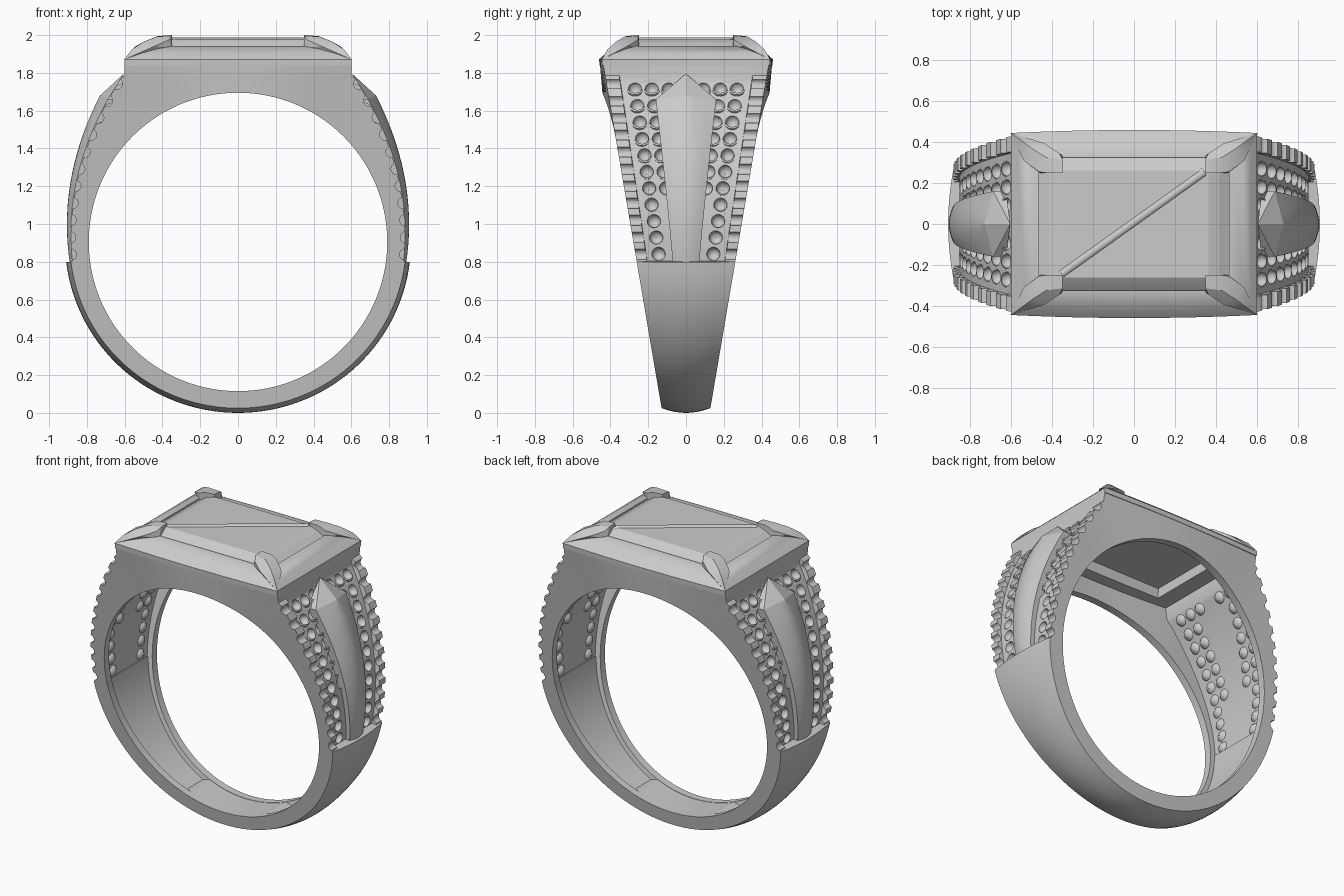
import bpy, bmesh, math
from mathutils import Vector, Matrix

if "Cube" in bpy.data.objects:
    bpy.data.objects.remove(bpy.data.objects["Cube"])

metal = bpy.data.materials.new("grey_metal")
metal.diffuse_color = (0.6, 0.6, 0.6, 1)
metal.use_nodes = True
metal.node_tree.nodes["Principled BSDF"].inputs["Base Color"].default_value = metal.diffuse_color
CZ, HOLE = 0.905, 0.79
STRIP, PANEL = 0.012, -0.018      # radial offsets of edge strip and sunken panel


def finish(bm, name, angle=35):
    bmesh.ops.recalc_face_normals(bm, faces=bm.faces)
    me = bpy.data.meshes.new(name)
    bm.to_mesh(me)
    bm.free()
    ob = bpy.data.objects.new(name, me)
    bpy.context.collection.objects.link(ob)
    me.materials.append(metal)
    shade(ob, angle)
    return ob


def shade(ob, angle):
    bpy.ops.object.select_all(action='DESELECT')
    ob.select_set(True)
    bpy.context.view_layer.objects.active = ob
    bpy.ops.object.shade_smooth_by_angle(angle=math.radians(angle))


def loft(bm, rows, close_u=False, close_v=False):
    vs = [[bm.verts.new(p) for p in r] for r in rows]
    n, m = len(vs), len(vs[0])
    for i in range(n if close_u else n - 1):
        for j in range(m if close_v else m - 1):
            a, b = vs[i], vs[(i + 1) % n]
            k = (j + 1) % m
            bm.faces.new((a[j], a[k], b[k], b[j]))
    return vs


def panel_x(z):
    return 0.872 - 0.375 * (z - 0.93) ** 2


def surf(z, off):
    """Point of the shoulder outline moved outward by off, and its direction."""
    p = Vector((panel_x(z), z))
    d = (p - Vector((0, CZ))).normalized()
    return p + d * off, d


def half_width(x, z):
    s = min(max((z - 1.45) / 0.25, 0), 1)
    bulge = 0.03 * (1 - min(abs(x) / 0.6, 1) ** 2) * s * (1 - 0.5 * max(z - 1.7, 0) / 0.17)
    return 0.125 + 0.17 * z + bulge


# Band: channel section swept round the ring outline (x, z, zone, floor depth)
path = []
for i in range(33):
    a = math.radians(-90 + (90 - 6.8) * i / 32)
    path.append((0.916 * math.cos(a), CZ + 0.905 * math.sin(a), "band", 0.03 if i > 8 else 0.002))
for i in range(25):
    z = 0.803 + 0.957 * i / 24
    path.append((panel_x(z), z, "shoulder", None))
path += [(0.6, 1.785, "head", None), (0.6, 1.87, "head", None)]
path += [(0.6 * (1 - i / 12), 1.87, "head", None) for i in range(1, 13)]
path += [(-x, z, c, d) for x, z, c, d in path[-2:0:-1]]

rows = []
for x, z, zone, depth in path:
    d = Vector((x, z - CZ))
    R = d.length
    d.normalize()
    floor = R - 0.045 if depth is None else HOLE + depth

    def pt(r, f, inset=0.0):
        px, pz = d.x * r, CZ + d.y * r
        return (px, f * (half_width(px, pz) - inset), pz)
    if zone == "band":
        outer = [pt(R - 0.025 * (k / 4) ** 2, k / 4) for k in range(-4, 5)]
    else:
        hi, lo = (STRIP, PANEL) if zone == "shoulder" else (0, 0)
        strip = 0.055 + 0.02 * (z - 0.8)
        half = [pt(R + hi, 1), pt(R + hi, 1, strip), pt(R + lo, 1, strip + 0.002), pt(R + lo, 0.25)]
        outer = [(p[0], -p[1], p[2]) for p in half] + [pt(R + lo, 0)] + half[::-1]
    inner = [pt(HOLE, 1), pt(HOLE, 1, 0.05), pt(floor, 1, 0.05),
             pt(floor, -1, 0.05), pt(HOLE, -1, 0.05), pt(HOLE, -1)]
    rows.append(outer + inner)
bm = bmesh.new()
loft(bm, rows, True, True)
band = finish(bm, "ring_band", 30)

# Round seats in the panels, with cups bulging inside, and flutes across the edges
cut, cups = bmesh.new(), bmesh.new()
N = 11
prof = [(0.0352 * math.cos(a), 0.0352 * math.sin(a)) for a in (math.pi / 10 * k for k in range(5))]
prof += [(0.001, 0.0352), (0.001, 0.046)]
prof += [(0.046 * math.cos(a), 0.046 * math.sin(a)) for a in (math.pi / 10 * k for k in (4, 3, 2, 1))]
prof += [(0.043, 0.006)]
for sx in (-1, 1):
    for sy in (-1, 1):
        for i in range(N):
            t = i / (N - 1)
            z = 0.84 + 0.89 * t
            p, d = surf(z, PANEL)
            n = Vector((-sx * d.x, 0, -d.y))
            u, v = Vector((0, 1, 0)), n.cross(Vector((0, 1, 0)))
            for k in range(3):
                y = 0.145 + 0.125 * t - 0.089 * k
                if y < (0.07 + 0.09 * t if t < 0.97 else 0.085):
                    break
                c = Vector((sx * p.x, sy * y, p.y))
                bmesh.ops.create_uvsphere(cut, u_segments=16, v_segments=10, radius=0.036,
                                          matrix=Matrix.Translation(c))
                loft(cups, [[c + n * h + (u * math.cos(a) + v * math.sin(a)) * r
                             for a in (math.pi / 8 * q for q in range(16))]
                            for r, h in prof], True, True)
            e, _ = surf(z, STRIP + 0.004)
            w = half_width(e.x, e.y)
            y0, y1 = w - 0.075, w + 0.03
            bmesh.ops.create_cone(
                cut, cap_ends=True, segments=16, radius1=0.029, radius2=0.029, depth=y1 - y0,
                matrix=Matrix.Translation((sx * e.x, sy * (y0 + y1) / 2, e.y))
                @ Matrix.Rotation(math.pi / 2, 4, 'X'))
# Opening under the stone
bmesh.ops.create_cube(cut, size=1, matrix=Matrix.Translation((0, 0, 1.84))
                      @ Matrix.Diagonal((0.92, 0.64, 0.2, 1)))
cutter = finish(cut, "seat_cutter")
cutter.hide_render = True
mod = band.modifiers.new("seats", 'BOOLEAN')
mod.operation, mod.solver, mod.object = 'DIFFERENCE', 'EXACT', cutter
bpy.context.view_layer.objects.active = band
bpy.ops.object.modifier_apply(modifier="seats")
bpy.data.objects.remove(cutter)
shade(band, 30)
finish(cups, "seat_cups", 40)

# Crowned spine with a faceted pointed tip on each shoulder
bm = bmesh.new()
for sx in (-1, 1):
    rows = []
    for i in range(21):
        t = i / 20
        z = 0.79 + 0.89 * t
        w, h = 0.07 + 0.09 * t ** 1.1, 0.025 + 0.045 * t
        e = 2 - t ** 4
        base = sx * (panel_x(z) - 0.035)
        row = [(base, -w, z - 0.02 * t)]
        for k in range(-4, 5):
            f = abs(k / 4) ** e
            row.append((sx * (panel_x(z) + h * (1 - 0.6 * f)), k / 4 * w, z - 0.02 * f * t))
        row.append((base, w, z - 0.02 * t))
        rows.append(row)
    vs = loft(bm, rows)
    bm.faces.new(vs[0])
    last = rows[-1]
    top = (sx * 0.605, 0, 1.795)
    for tri in ((0, 1), (1, 5), (5, 9), (9, 10)):
        bm.faces.new([bm.verts.new(q) for q in (last[tri[0]], last[tri[1]], top)])
finish(bm, "shoulder_spine", 25)


def rect(hx, hy, z, bulge=0.0, n=12):
    """Rectangular loop whose long sides bow outward."""
    front = [(-hx + 2 * hx * i / n, -hy - bulge * (1 - (2 * i / n - 1) ** 2), z) for i in range(n + 1)]
    return front + [(-x, -y, z) for x, y, z in front]


# Bezel: softly rounded sloping frame around the stone
bm = bmesh.new()
loops = [rect(0.6, 0.443, 1.84, 0.015), rect(0.602, 0.445, 1.872, 0.015),
         rect(0.57, 0.412, 1.903, 0.013), rect(0.53, 0.375, 1.928, 0.008),
         rect(0.485, 0.335, 1.942), rect(0.465, 0.325, 1.942), rect(0.465, 0.325, 1.84)]
loft(bm, loops, True, True)
finish(bm, "bezel_frame", 30)

# Stone: thin step-cut slab
bm = bmesh.new()
vs = loft(bm, [rect(0.466, 0.326, 1.9), rect(0.466, 0.326, 1.93),
               rect(0.415, 0.29, 1.96), rect(0.365, 0.262, 1.978)], False, True)
bm.faces.new(vs[0])
bm.faces.new(vs[-1])
finish(bm, "stone", 10)

# Diagonal bar laid across the table of the stone
bm = bmesh.new()
a, b = Vector((-0.355, -0.245, 1.963)), Vector((0.345, 0.255, 1.963))
d = b - a
rot = d.to_track_quat('Z', 'Y').to_matrix().to_4x4()
bmesh.ops.create_cone(bm, cap_ends=True, segments=16, radius1=0.024, radius2=0.024,
                      depth=d.length, matrix=Matrix.Translation((a + b) / 2) @ rot)
finish(bm, "diagonal_bar", 40)

# Four corner claws
bm = bmesh.new()
claw = [(.35, .25, 2.0), (.35, .315, 1.995), (.425, .25, 1.995), (.43, .325, 1.992),
        (.365, .345, 1.975), (.465, .255, 1.975), (.50, .37, 1.965), (.44, .395, 1.942),
        (.54, .31, 1.942), (.56, .415, 1.925), (.604, .446, 1.87),
        (.35, .25, 1.94), (.35, .335, 1.93), (.46, .25, 1.93)]
for sx in (-1, 1):
    for sy in (-1, 1):
        pts = [bm.verts.new((sx * x, sy * y, z)) for x, y, z in claw]
        bmesh.ops.convex_hull(bm, input=pts)
        junk = [v for v in pts if v.is_valid and not v.link_faces]
        bmesh.ops.delete(bm, geom=junk, context='VERTS')
finish(bm, "corner_claws", 25)
